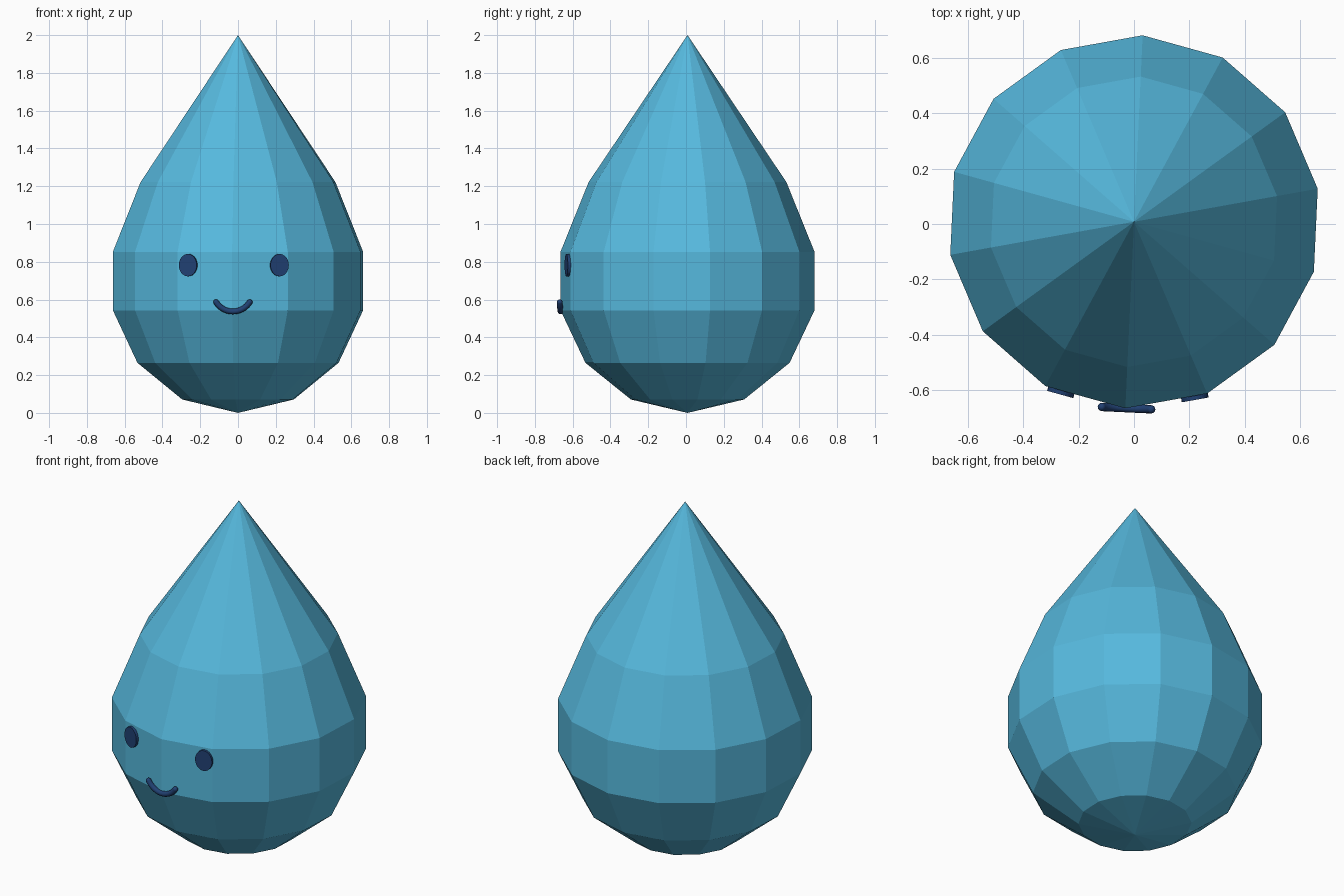
import bpy, bmesh, math
from mathutils import Matrix, Vector

if "Cube" in bpy.data.objects:
    bpy.data.objects.remove(bpy.data.objects["Cube"])

SIDES = 14
TURN = math.radians(10.2)
CY = 0.008  # body axis in y


def material(name, rgb):
    m = bpy.data.materials.new(name)
    m.diffuse_color = (*rgb, 1)
    m.use_nodes = True
    m.node_tree.nodes["Principled BSDF"].inputs["Base Color"].default_value = m.diffuse_color
    return m


blue = material("water blue", (0.093, 0.485, 0.73))
navy = material("navy", (0.015, 0.052, 0.17))


def add_object(name, bm, mat):
    bmesh.ops.recalc_face_normals(bm, faces=bm.faces)
    mesh = bpy.data.meshes.new(name)
    bm.to_mesh(mesh)
    bm.free()
    mesh.materials.append(mat)
    ob = bpy.data.objects.new(name, mesh)
    bpy.context.collection.objects.link(ob)
    return ob


# Drop body: low-poly lathe, pointed at both ends
rings = [(0.30, 0.071), (0.541, 0.265), (0.673, 0.543), (0.673, 0.853), (0.524, 1.222)]
bm = bmesh.new()
loops = []
for r, z in rings:
    loops.append([bm.verts.new((r * math.cos(TURN + i * math.tau / SIDES),
                                CY + r * math.sin(TURN + i * math.tau / SIDES), z))
                  for i in range(SIDES)])
bottom = bm.verts.new((0, CY, 0))
tip = bm.verts.new((0, CY, 2))
for i in range(SIDES):
    j = (i + 1) % SIDES
    bm.faces.new((bottom, loops[0][j], loops[0][i]))
    bm.faces.new((tip, loops[-1][i], loops[-1][j]))
    for a, b in zip(loops, loops[1:]):
        bm.faces.new((a[i], a[j], b[j], b[i]))
add_object("drop_body", bm, blue)

# Eyes: oval discs lying on the two front facets
apothem = 0.673 * math.cos(math.pi / SIDES)
for name, x, facet in (("left_eye", -0.262, 10), ("right_eye", 0.218, 11)):
    ang = TURN + (facet - 0.5) * math.tau / SIDES
    n = Vector((math.cos(ang), math.sin(ang), 0))
    y = CY + (apothem - x * n.x) / n.y
    bm = bmesh.new()
    bmesh.ops.create_cone(bm, cap_ends=True, segments=32, radius1=1, radius2=1, depth=0.03)
    side = Vector((0, 0, 1)).cross(n)
    basis = Matrix((side * 0.049, Vector((0, 0, 0.059)), n)).transposed().to_4x4()
    bm.transform(Matrix.Translation((x, y, 0.782)) @ basis)
    ob = add_object(name, bm, navy)

# Smile: swept round tube with rounded ends
R, TUBE, SEG, N = 0.105, 0.015, 12, 20
bm = bmesh.new()
path = []
for k in range(N + 1):
    a = math.radians(-148 + 116 * k / N)
    path.append((a, TUBE))
loops = []
for a, t in path:
    c = Vector((R * math.cos(a), 0, R * math.sin(a)))
    out = c.normalized()
    loops.append([bm.verts.new(c + t * (out * math.cos(s * math.tau / SEG)
                                        + Vector((0, 1, 0)) * math.sin(s * math.tau / SEG)))
                  for s in range(SEG)])
for a, b in zip(loops, loops[1:]):
    for s in range(SEG):
        bm.faces.new((a[s], a[s - 1], b[s - 1], b[s]))
for a in (path[0][0], path[-1][0]):
    bmesh.ops.create_uvsphere(bm, u_segments=12, v_segments=8, radius=TUBE,
                              matrix=Matrix.Translation((R * math.cos(a), 0, R * math.sin(a))))
for f in bm.faces:
    f.smooth = True
bm.transform(Matrix.Translation((-0.027, -0.664, 0.642)) @ Matrix.Rotation(math.radians(-2.7), 4, 'Z'))
add_object("smile", bm, navy)
